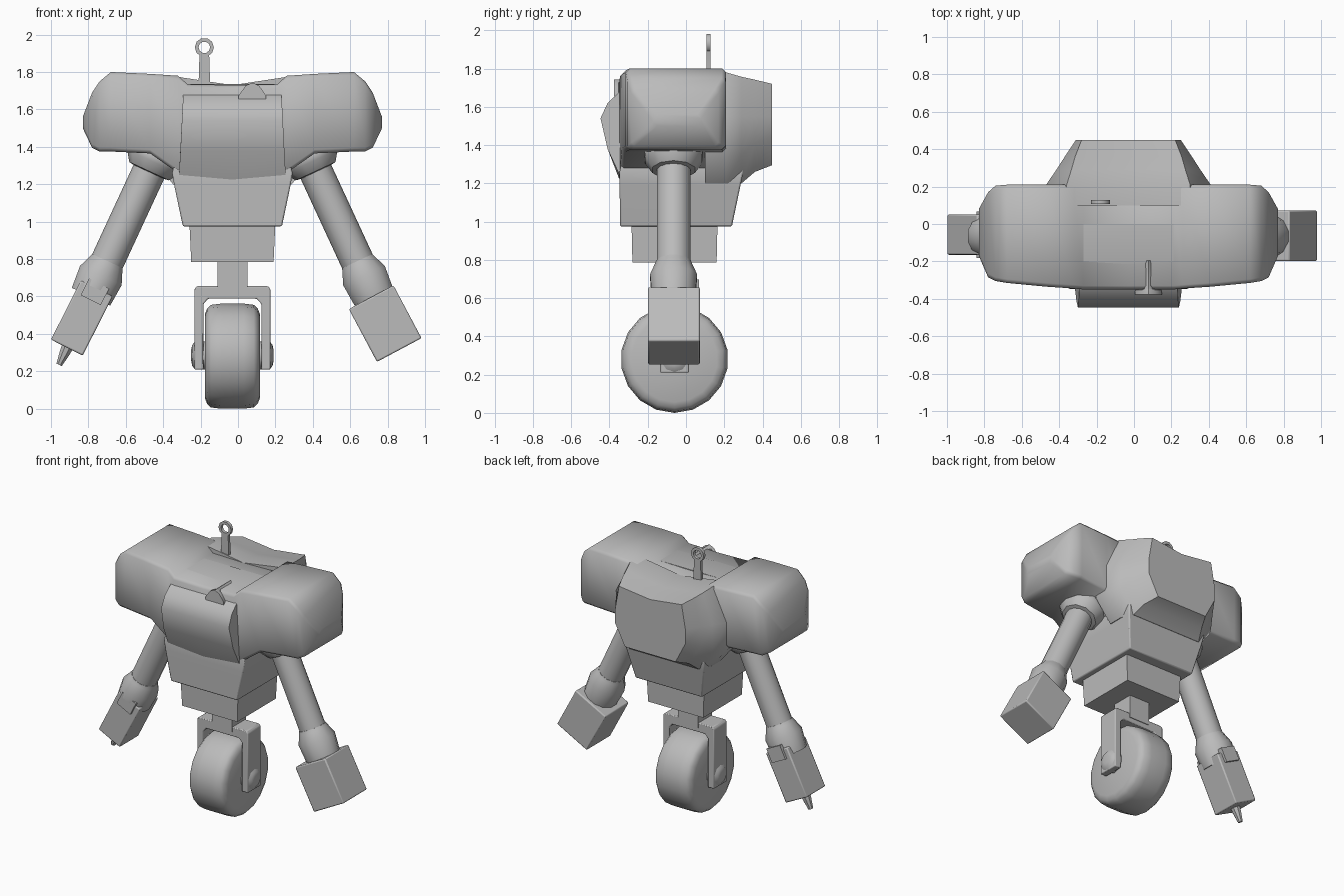
import bpy, bmesh, math
from mathutils import Vector, Matrix

if "Cube" in bpy.data.objects:
    bpy.data.objects.remove(bpy.data.objects["Cube"])

CX, CY = -0.03, -0.06          # symmetry plane of the body, depth of limbs and wheel
grey = bpy.data.materials.new("grey_metal")
grey.diffuse_color = (0.5, 0.5, 0.5, 1)
grey.use_nodes = True
grey.node_tree.nodes["Principled BSDF"].inputs["Base Color"].default_value = grey.diffuse_color


def finish(name, bm, bevel=0.0, angle=40):
    bmesh.ops.remove_doubles(bm, verts=bm.verts, dist=1e-5)
    bmesh.ops.recalc_face_normals(bm, faces=bm.faces)
    me = bpy.data.meshes.new(name)
    bm.to_mesh(me)
    bm.free()
    ob = bpy.data.objects.new(name, me)
    bpy.context.collection.objects.link(ob)
    me.materials.append(grey)
    if bevel:
        m = ob.modifiers.new("bevel", 'BEVEL')
        m.width, m.segments = bevel, 2
    bpy.ops.object.select_all(action='DESELECT')
    ob.select_set(True)
    bpy.context.view_layer.objects.active = ob
    bpy.ops.object.shade_smooth_by_angle(angle=math.radians(angle))
    return ob


def loft(name, loops, bevel=0.0, angle=40):
    """Skin a list of equal-length closed loops and cap both ends."""
    bm = bmesh.new()
    rings = [[bm.verts.new(p) for p in lp] for lp in loops]
    n = len(rings[0])
    for a, b in zip(rings, rings[1:]):
        for i in range(n):
            bm.faces.new((a[i], a[(i + 1) % n], b[(i + 1) % n], b[i]))
    bm.faces.new(rings[0])
    bm.faces.new(rings[-1])
    return finish(name, bm, bevel, angle)


def lathe(name, start, axis, prof, n=12, angle=40):
    """Round part: prof is (distance along axis, radius)."""
    d = Vector(axis).normalized()
    u = Vector((0, 1, 0))
    v = d.cross(u)
    loops = []
    for t, r in prof:
        c = Vector(start) + d * t
        loops.append([c + (u * math.cos(a) + v * math.sin(a)) * r
                      for a in [2 * math.pi * (i + 0.5) / n for i in range(n)]])
    return loft(name, loops, 0, angle)


def box(name, centre, size, axis=(0, 0, -1), bevel=0.0):
    """Box whose local z runs along axis (axis lies in the xz plane)."""
    d = Vector(axis).normalized()
    y = Vector((0, 1, 0))
    rot = Matrix((y.cross(d), y, d)).transposed().to_4x4()
    bm = bmesh.new()
    bmesh.ops.create_cube(bm, size=1, matrix=Matrix.Translation(centre) @ rot
                          @ Matrix.Diagonal((*size, 1)))
    return finish(name, bm, bevel)


def rect_yz(x, y0, y1, z0, z1, c=0.02):
    pts = [(y0 + c, z0), (y1 - c, z0), (y1, z0 + c), (y1, z1 - c),
           (y1 - c, z1), (y0 + c, z1), (y0, z1 - c), (y0, z0 + c)]
    return [(CX + x, y, z) for y, z in pts]


def rect_xy(z, hx, y0, y1):
    return [(CX - hx, y0, z), (CX + hx, y0, z), (CX + hx, y1, z), (CX - hx, y1, z)]


# shoulders: one long hull across the body
half = [(0.80, -0.17, 0.08, 1.50, 1.56), (0.75, -0.285, 0.17, 1.395, 1.69),
        (0.71, -0.305, 0.205, 1.375, 1.75), (0.65, -0.315, 0.21, 1.375, 1.80),
        (0.44, -0.335, 0.21, 1.365, 1.79), (0.29, -0.345, 0.21, 1.26, 1.78),
        (0.24, -0.35, 0.21, 1.24, 1.735), (0.0, -0.35, 0.21, 1.23, 1.73)]
secs = [(-s[0], *s[1:]) for s in half] + half[-2::-1]
loft("shoulders", [rect_yz(*s) for s in secs], angle=50)

# chest panel with a pointed prow
prof = [(-0.30, 1.24), (-0.35, 1.24), (-0.41, 1.38), (-0.447, 1.54), (-0.41, 1.62),
        (-0.335, 1.69), (-0.20, 1.735), (0.0, 1.735), (0.0, 1.3)]
loft("chest", [[(CX + s * (0.285 - 0.05 * (z - 1.24)), y,
                 z + (0.01 if s else -0.015) * (z < 1.3)) for y, z in prof]
               for s in (-1, 0, 1)], angle=50)

# backpack: wedge narrowing to the rear with a shallow valley on top
packs = [(0.10, 0.44, 0.33, 1.20, 1.78, 1.73), (0.21, 0.44, 0.33, 1.20, 1.78, 1.73),
         (0.29, 0.385, 0.305, 1.20, 1.757, 1.717), (0.36, 0.34, 0.285, 1.26, 1.742, 1.705),
         (0.45, 0.28, 0.25, 1.295, 1.72, 1.69)]
loft("backpack", [[(CX + x, y, z) for x, z in
                   ((-wb * 0.72, zb), (wb * 0.72, zb), (wb, zb + 0.15), (wb, 1.55), (wt, zt),
                    (0, zc), (-wt, zt), (-wb, 1.55), (-wb, zb + 0.15))]
                  for y, wb, wt, zb, zt, zc in packs])

# waist and hips
loft("waist", [rect_xy(0.975, 0.265, -0.345, 0.24), rect_xy(1.19, 0.31, -0.347, 0.285),
               rect_xy(1.26, 0.322, -0.347, 0.30), rect_xy(1.35, 0.30, -0.33, 0.30)],
     bevel=0.008)
loft("hips", [rect_xy(0.785, 0.22, -0.28, 0.16), rect_xy(1.0, 0.23, -0.285, 0.165)])

# arms
for side, s in (("left", -1), ("right", 1)):
    start = Vector((CX + s * 0.445, CY - 0.005, 1.27))
    d = Vector((s * 0.42, 0, -0.907))
    lathe(side + "_shoulder_joint", start, d,
          [(-0.14, 0.13), (-0.09, 0.16), (-0.055, 0.155), (0.0, 0.117), (0.005, 0.085)], 10)
    lathe(side + "_arm", start, d, [(-0.08, 0.09), (0.58, 0.09)], 14)
    lathe(side + "_cuff", start, d,
          [(0.53, 0.093), (0.55, 0.10), (0.615, 0.127), (0.74, 0.117)], 12)

# left hand: slim box with a nozzle
dl = Vector((-0.45, 0, -0.89))
box("left_hand", (-0.835, -0.057, 0.485), (0.19, 0.215, 0.355), dl, 0.008)
box("left_hand_collar", (-0.765, -0.057, 0.625), (0.12, 0.25, 0.10), dl)
lathe("nozzle", (-0.905, -0.057, 0.345), (-0.42, 0, -0.9),
      [(0, 0.036), (0.05, 0.03), (0.122, 0.017)], 8)

# right hand: large block
box("right_hand", (0.787, -0.063, 0.455), (0.27, 0.27, 0.32), (0.47, 0, -0.883), 0.008)

# wheel, fork and neck
p = [(-0.147, 0.02), (-0.147, 0.225), (-0.135, 0.255), (-0.115, 0.274), (-0.06, 0.281)]
lathe("wheel", (CX, CY, 0.281), (1, 0, 0),
      p + [(-t, r) for t, r in reversed(p)], 18, 50)
box("neck", (CX, CY, 0.72), (0.16, 0.16, 0.20))
arch = [(0.203, 0.21), (0.203, 0.64), (0.19, 0.655), (-0.19, 0.655), (-0.203, 0.64),
        (-0.203, 0.21), (-0.155, 0.21), (-0.155, 0.56), (-0.13, 0.588), (0.13, 0.588),
        (0.155, 0.56), (0.155, 0.21)]
loft("fork", [[(CX + x, y, z) for x, z in arch] for y in (CY - 0.075, CY + 0.075)],
     bevel=0.006)
for side, s in (("left", -1), ("right", 1)):
    lathe(side + "_axle_cap", (CX + s * 0.145, CY, 0.285), (s, 0, 0),
          [(0, 0.075), (0.055, 0.075), (0.07, 0.055), (0.075, 0.03)], 10)

# antenna: flat stem with a ring on top
ya = 0.118
loft("antenna_stem", [[(-0.18 - w, ya - 0.011, z), (-0.18 + w, ya - 0.011, z),
                       (-0.18 + w, ya + 0.011, z), (-0.18 - w, ya + 0.011, z)]
                      for w, z in ((0.032, 1.70), (0.026, 1.89), (0.03, 1.90))])
lathe("antenna_ring", (-0.18, ya, 1.932), (1, 0, 0), [(0, 0)] * 2).hide_render = True
bpy.data.objects.remove(bpy.data.objects["antenna_ring"])
bm = bmesh.new()
ring = []
for i in range(10):
    a = 2 * math.pi * i / 10
    ring.append([bm.verts.new((-0.18 + r * math.cos(a), y, 1.932 + r * math.sin(a)))
                 for r, y in ((0.051, ya - 0.011), (0.051, ya + 0.011),
                              (0.031, ya + 0.011), (0.031, ya - 0.011))])
for i in range(10):
    a, b = ring[i], ring[(i + 1) % 10]
    for k in range(4):
        bm.faces.new((a[k], a[(k + 1) % 4], b[(k + 1) % 4], b[k]))
finish("antenna_ring", bm)

# small lamp on the sloping chest top
shape = [(-0.073, 1.655), (0.073, 1.655), (0.073, 1.675), (0.035, 1.728),
         (0.0, 1.743), (-0.035, 1.728), (-0.073, 1.675)]
loft("lamp", [[(0.077 + x * k, y, 1.743 - (1.743 - z) * h) for x, z in shape]
              for y, k, h in ((-0.377, 1, 1), (-0.352, 0.95, 1), (-0.345, 0.5, 1),
                              (-0.195, 0.45, 0.8))])
